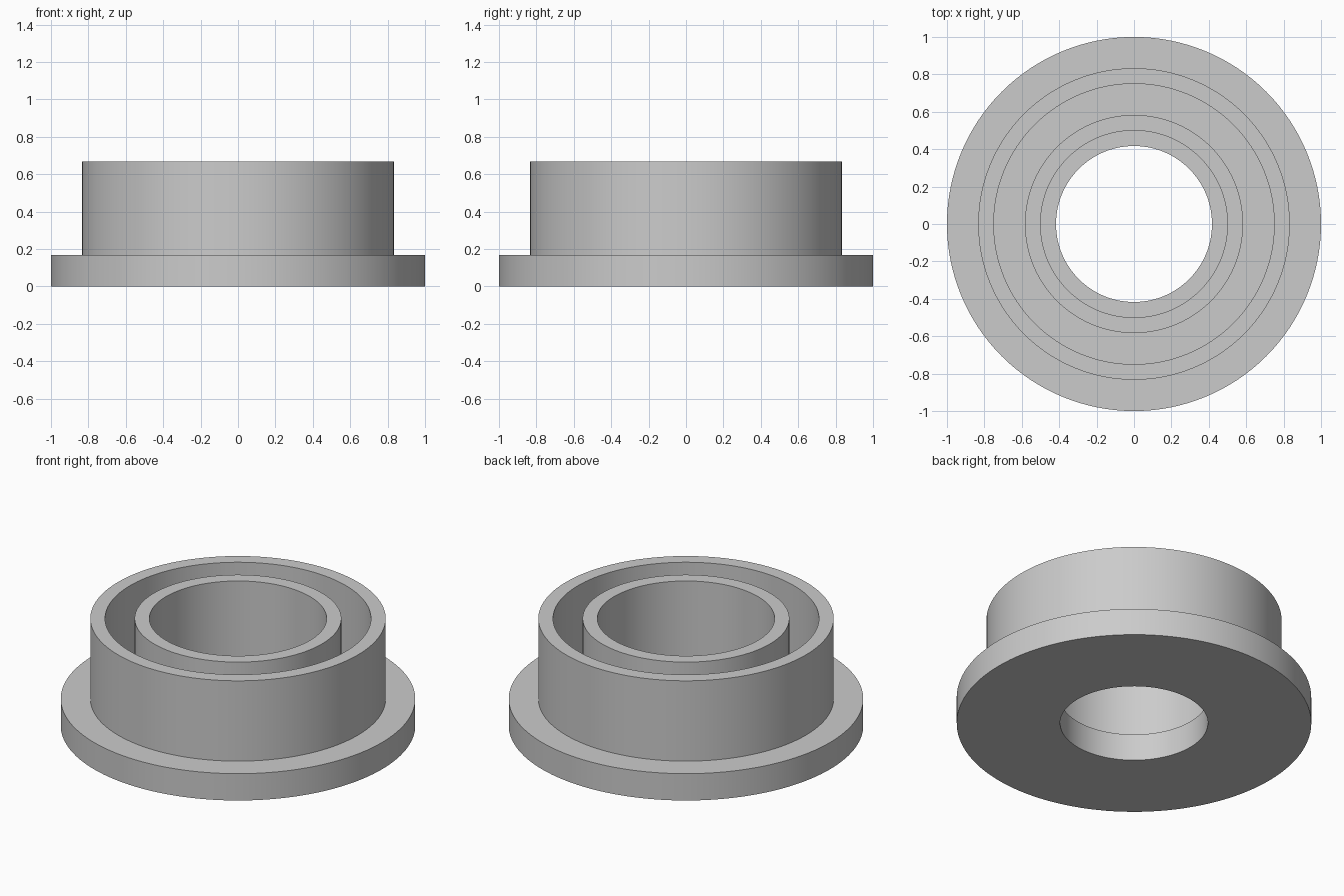
import bpy
import bmesh
import math

cube = bpy.data.objects.get("Cube")
if cube:
    bpy.data.objects.remove(cube, do_unlink=True)

SEGMENTS = 128

# Radii and heights
BORE, INNER_IN, INNER_OUT = 0.417, 0.5, 0.583
OUTER_IN, OUTER_OUT, FLANGE = 0.75, 0.833, 1.0
LIP, TOP = 0.167, 0.667

# Plain grey material
grey = bpy.data.materials.new("plain_grey")
grey.use_nodes = True
colour = (0.6, 0.6, 0.6, 1)
grey.diffuse_color = colour
grey.node_tree.nodes["Principled BSDF"].inputs["Base Color"].default_value = colour


def lathe(name, profile, material):
    """Revolve a closed (radius, height) profile around z."""
    bm = bmesh.new()
    verts = [bm.verts.new((r, 0, z)) for r, z in profile]
    edges = [bm.edges.new((v, verts[i - 1])) for i, v in enumerate(verts)]
    bmesh.ops.spin(bm, geom=verts + edges, cent=(0, 0, 0), axis=(0, 0, 1),
                   angle=math.tau, steps=SEGMENTS, use_merge=True)
    bmesh.ops.remove_doubles(bm, verts=bm.verts[:], dist=0.0001)
    bmesh.ops.recalc_face_normals(bm, faces=bm.faces[:])
    mesh = bpy.data.meshes.new(name)
    bm.to_mesh(mesh)
    bm.free()
    mesh.materials.append(material)
    obj = bpy.data.objects.new(name, mesh)
    bpy.context.collection.objects.link(obj)
    bpy.ops.object.select_all(action="DESELECT")
    obj.select_set(True)
    bpy.context.view_layer.objects.active = obj
    bpy.ops.object.shade_smooth_by_angle(angle=math.radians(30))
    return obj


# Flanged base with a stepped bore and two concentric walls
lathe("flanged_double_ring", [
    (BORE, 0), (FLANGE, 0), (FLANGE, LIP),
    (OUTER_OUT, LIP), (OUTER_OUT, TOP), (OUTER_IN, TOP), (OUTER_IN, LIP),
    (INNER_OUT, LIP), (INNER_OUT, TOP), (INNER_IN, TOP), (INNER_IN, LIP),
    (BORE, LIP),
], grey)
